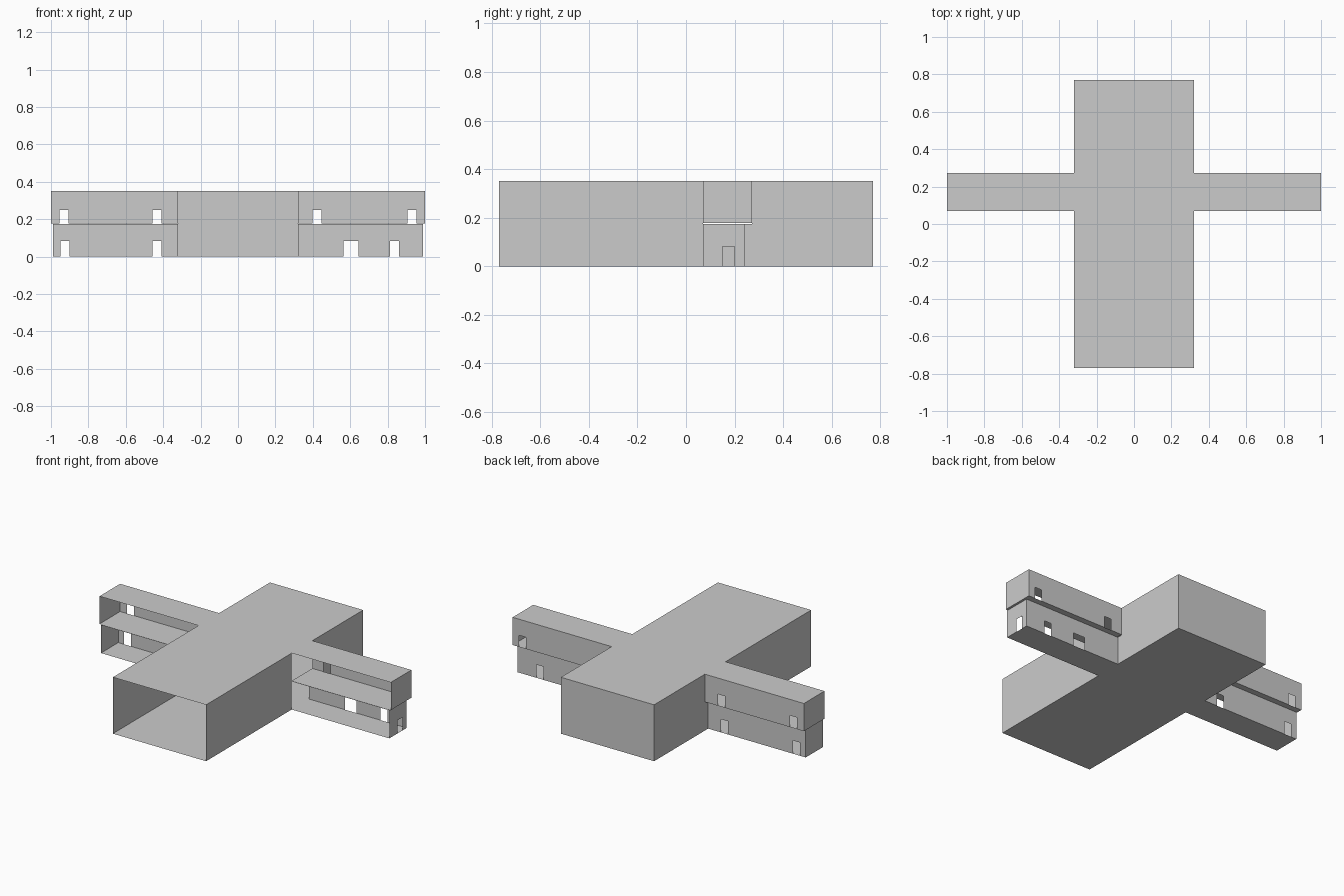
import bpy, bmesh, math

if "Cube" in bpy.data.objects:
    bpy.data.objects.remove(bpy.data.objects["Cube"])

H = 0.35            # total height
HX, HY = 0.32, 0.77  # hall half width and half length
Y0 = 0.07           # front edge of the wings
DOOR = 0.048        # normal door width


def panel(bm, axis, pos, u, v, holes=()):
    """Flat rectangle perpendicular to an axis, with rectangular holes (u0, u1, v0, v1)."""
    us = sorted({*u, *(h[0] for h in holes), *(h[1] for h in holes)})
    vs = sorted({*v, *(h[2] for h in holes), *(h[3] for h in holes)})
    for a, b in zip(us, us[1:]):
        for c, d in zip(vs, vs[1:]):
            mu, mv = (a + b) / 2, (c + d) / 2
            if any(h[0] < mu < h[1] and h[2] < mv < h[3] for h in holes):
                continue
            pts = []
            for p, q in ((a, c), (b, c), (b, d), (a, d)):
                co = [p, q]
                co.insert("xyz".index(axis), pos)
                pts.append(bm.verts.new(co))
            bm.faces.new(pts)


def finish(bm, name):
    bmesh.ops.remove_doubles(bm, verts=bm.verts, dist=1e-5)
    bmesh.ops.recalc_face_normals(bm, faces=bm.faces)
    bmesh.ops.dissolve_limit(bm, angle_limit=math.radians(1),
                             verts=bm.verts, edges=bm.edges)
    mesh = bpy.data.meshes.new(name)
    bm.to_mesh(mesh)
    bm.free()
    ob = bpy.data.objects.new(name, mesh)
    bpy.context.collection.objects.link(ob)
    return ob


# Main hall: open at the front, side walls open where the wings join
bm = bmesh.new()
for z in (0, H):
    panel(bm, "z", z, (-HX, HX), (-HY, HY))
panel(bm, "y", HY, (-HX, HX), (0, H))
joins = [(Y0, 0.24, 0, 0.175), (Y0, 0.272, 0.175, H)]
for x in (-HX, HX):
    panel(bm, "x", x, (-HY, HY), (0, H), joins)
finish(bm, "main_hall")


# Wing storeys: thin open-fronted boxes with doors in the back wall
def storey(name, side, x_end, y_back, z0, z1, door_h, doors, end_door=None):
    bm = bmesh.new()
    xr = sorted((side * HX, side * x_end))
    for z in (z0, z1):
        panel(bm, "z", z, xr, (Y0, y_back))
    holes = [(x, x + w, z0, z0 + door_h) for x, w in doors]
    panel(bm, "y", y_back, xr, (z0, z1), holes)
    ends = [(*end_door, z0, z0 + door_h)] if end_door else []
    panel(bm, "x", side * x_end, (Y0, y_back), (z0, z1), ends)
    finish(bm, name)


lower = (0.99, 0.24, 0, 0.174, 0.082)
upper = (1.0, 0.272, 0.178, H, 0.072)
storey("left_wing_lower", -1, *lower, [(-0.95, DOOR), (-0.457, DOOR)])
storey("left_wing_upper", -1, *upper, [(-0.954, DOOR), (-0.457, DOOR)])
storey("right_wing_lower", 1, *lower, [(0.565, 0.08), (0.812, DOOR)], (0.15, 0.2))
storey("right_wing_upper", 1, *upper, [(0.398, DOOR), (0.907, DOOR)])
